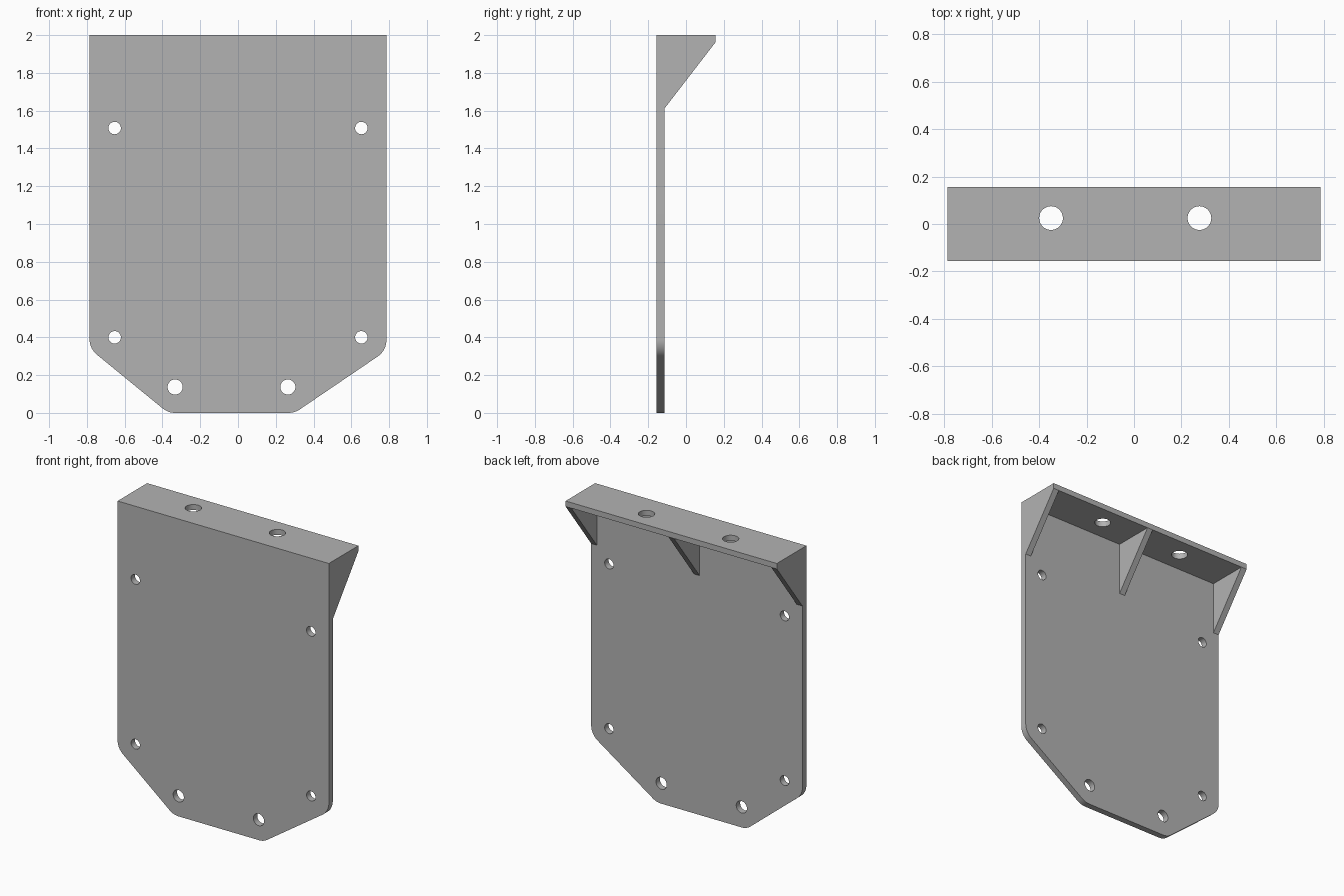
import bpy, bmesh
from math import pi, radians, sin, cos, tan
from mathutils import Vector

cube = bpy.data.objects.get("Cube")
if cube:
    bpy.data.objects.remove(cube, do_unlink=True)

grey = bpy.data.materials.new("plain grey")
grey.use_nodes = True
grey.diffuse_color = (0.45, 0.45, 0.45, 1)
grey.node_tree.nodes["Principled BSDF"].inputs["Base Color"].default_value = grey.diffuse_color

HALF_W, HALF_D, THICK, TOP = 0.786, 0.157, 0.042, 2.0
SHELF = 0.037
BACK = -HALF_D + THICK      # rear face of the panel


def circle(x, y, r, n=40):
    return [(x + r * cos(2 * pi * i / n), y + r * sin(2 * pi * i / n)) for i in range(n)]


def rounded(points, steps=8):
    """Round the corners of a loop of (x, y, radius)."""
    loop = []
    for i, (x, y, r) in enumerate(points):
        p = Vector((x, y))
        if r == 0:
            loop.append((x, y))
            continue
        a = (Vector(points[i - 1][:2]) - p).normalized()
        b = (Vector(points[(i + 1) % len(points)][:2]) - p).normalized()
        half = a.angle(b) / 2
        centre = p + (a + b).normalized() * r / sin(half)
        start = p + a * r / tan(half) - centre
        end = p + b * r / tan(half) - centre
        for k in range(steps + 1):
            d = start.lerp(end, k / steps).normalized() * r
            loop.append(tuple(centre + d))
    return loop


def slab(name, loops, thickness, location, rotation=(0, 0, 0)):
    """Extrude an outline with holes into a flat part."""
    curve = bpy.data.curves.new(name, "CURVE")
    curve.dimensions = "2D"
    curve.fill_mode = "BOTH"
    curve.extrude = thickness / 2
    for loop in loops:
        spline = curve.splines.new("POLY")
        spline.points.add(len(loop) - 1)
        for point, (x, y) in zip(spline.points, loop):
            point.co = (x, y, 0, 1)
        spline.use_cyclic_u = True
    obj = bpy.data.objects.new(name, curve)
    bpy.context.collection.objects.link(obj)
    obj.location, obj.rotation_euler = location, rotation
    bpy.ops.object.select_all(action="DESELECT")
    obj.select_set(True)
    bpy.context.view_layer.objects.active = obj
    bpy.ops.object.convert(target="MESH")
    obj = bpy.context.object
    obj.name = name
    bm = bmesh.new()
    bm.from_mesh(obj.data)
    bmesh.ops.remove_doubles(bm, verts=bm.verts, dist=0.0001)
    bmesh.ops.recalc_face_normals(bm, faces=bm.faces)
    bm.to_mesh(obj.data)
    bm.free()
    obj.data.materials.clear()
    obj.data.materials.append(grey)
    bpy.ops.object.shade_smooth_by_angle(angle=radians(30))
    return obj


# Upright panel with tapered, rounded foot and six holes
R = 0.106
outline = rounded([(-HALF_W, TOP, 0), (-HALF_W, 0.34, R), (-0.37, 0, R),
                   (0.30, 0, R), (HALF_W, 0.33, R), (HALF_W, TOP, 0)])
holes = [circle(x, z, 0.033) for x in (-0.653, 0.653) for z in (0.40, 1.508)]
holes += [circle(x, 0.137, 0.04) for x in (-0.333, 0.264)]
slab("panel", [outline] + holes, THICK, (0, -HALF_D + THICK / 2, 0), (pi / 2, 0, 0))

# Top shelf with two holes
edge = [(-HALF_W, BACK), (HALF_W, BACK), (HALF_W, HALF_D), (-HALF_W, HALF_D)]
slab("shelf", [edge] + [circle(x, 0.025, 0.05) for x in (-0.35, 0.276)],
     SHELF, (0, 0, TOP - SHELF / 2))

# Triangular gussets under the shelf
triangle = [(BACK, 1.61), (HALF_D, TOP - SHELF), (BACK, TOP - SHELF)]
side = HALF_W - THICK / 2
for name, x in (("right_gusset", -side), ("middle_gusset", 0), ("left_gusset", side)):
    slab(name, [triangle], THICK, (x, 0, 0), (pi / 2, 0, pi / 2))
